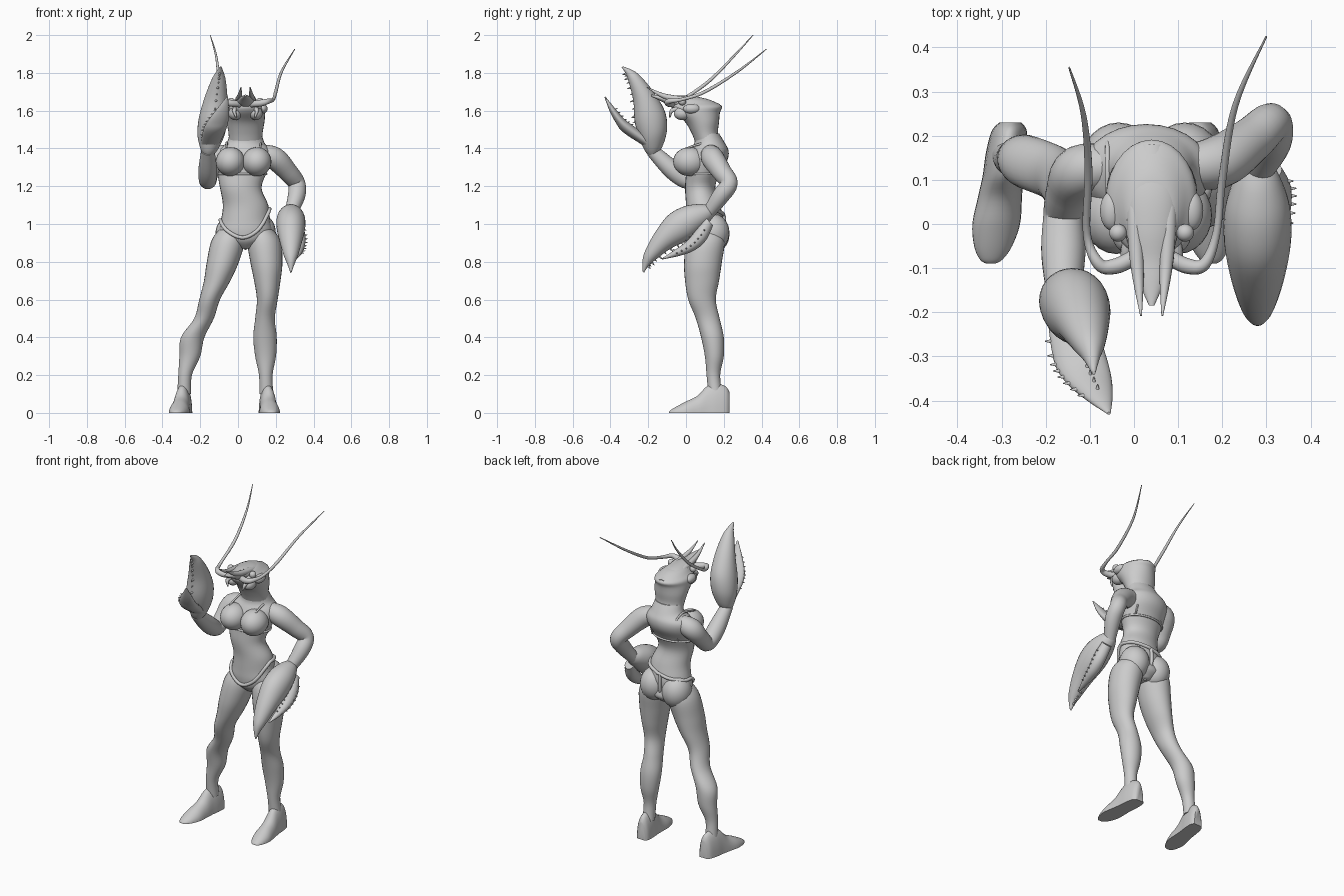
import bpy, bmesh, math
from mathutils import Vector, Matrix

if "Cube" in bpy.data.objects:
    bpy.data.objects.remove(bpy.data.objects["Cube"])

tone = (.6, .6, .6, 1)
grey = bpy.data.materials.new("plain_grey")
grey.use_nodes = True
grey.diffuse_color = tone
grey.node_tree.nodes["Principled BSDF"].inputs["Base Color"].default_value = tone

X, Y, Z = Vector((1, 0, 0)), Vector((0, 1, 0)), Vector((0, 0, 1))
FLAT, SLICE = (X, Y), (X, Z)
SIDES = (("right", -1), ("left", 1))
MID = .04  # the body leans a little to its left


def finish(name, bm, matrix=None):
    """Turn a bmesh into a smooth shaded object."""
    if matrix:
        bm.transform(matrix)
    bmesh.ops.recalc_face_normals(bm, faces=bm.faces[:])
    mesh = bpy.data.meshes.new(name)
    bm.to_mesh(mesh)
    bm.free()
    mesh.materials.append(grey)
    obj = bpy.data.objects.new(name, mesh)
    bpy.context.collection.objects.link(obj)
    bpy.ops.object.select_all(action='DESELECT')
    obj.select_set(True)
    bpy.context.view_layer.objects.active = obj
    bpy.ops.object.shade_smooth_by_angle(angle=math.radians(50))
    return obj


def refine(stations, steps=5):
    """Catmull-Rom interpolation through the stations."""
    pts = [stations[0]] + list(stations) + [stations[-1]]
    out = []
    for before, start, end, after in zip(pts, pts[1:], pts[2:], pts[3:]):
        for k in range(steps):
            t = k / steps
            out.append([b + t / 2 * (c - a + t * (2 * a - 5 * b + 4 * c - d + t * (3 * (b - c) + d - a)))
                        for a, b, c, d in zip(before, start, end, after)])
    return out + [list(stations[-1])]


def loft(name, stations, axes=None, matrix=None, floor=False, sides=28, steps=5):
    """Skin ellipses (x, y, z, radius, radius); without axes they follow the path."""
    rings = refine(stations, steps)
    bm = bmesh.new()
    loops = []
    side = None
    for i, ring in enumerate(rings):
        centre = Vector(ring[:3])
        radius_a, radius_b = max(ring[3], .001), max(ring[-1], .001)
        if axes:
            a, b = axes
        else:
            ahead = Vector(rings[min(i + 1, len(rings) - 1)][:3])
            tangent = (ahead - Vector(rings[max(i - 1, 0)][:3])).normalized()
            side = side or tangent.orthogonal()
            a = side = (side - tangent * side.dot(tangent)).normalized()
            b = tangent.cross(a)
        loop = []
        for k in range(sides):
            angle = math.tau * k / sides
            point = centre + a * radius_a * math.cos(angle) + b * radius_b * math.sin(angle)
            if floor:
                point.z = max(point.z, 0)
            loop.append(bm.verts.new(point))
        loops.append(loop)
    for low, high in zip(loops, loops[1:]):
        for k in range(sides):
            n = (k + 1) % sides
            bm.faces.new((low[k], low[n], high[n], high[k]))
    for cap in (loops[0], loops[-1]):
        bm.faces.new(cap)
    return finish(name, bm, matrix)


def ball(name, centre, size):
    bm = bmesh.new()
    bmesh.ops.create_uvsphere(bm, u_segments=24, v_segments=16, radius=1)
    return finish(name, bm, Matrix.Translation(centre) @ Matrix.Diagonal((*size, 1)))


def spikes(name, spots, direction, matrix):
    """A row of cones at (point, size) in one direction."""
    bm = bmesh.new()
    turn = Vector(direction).to_track_quat('Z', 'Y').to_matrix().to_4x4()
    for spot, size in spots:
        bmesh.ops.create_cone(bm, segments=10, cap_ends=True, radius1=size * .6, radius2=size * .1,
                              depth=size * 2, matrix=Matrix.Translation(spot) @ turn)
    finish(name, bm, matrix)


# Torso from crotch to neck
torso = [(MID, .11, .87, .04, .06), (MID, .11, .91, .11, .1), (MID, .1, .96, .14, .1),
         (MID, .1, 1.02, .13, .1), (MID, .09, 1.1, .12, .09), (.015, .075, 1.19, .11, .08),
         (.02, .09, 1.27, .13, .09), (.025, .11, 1.34, .145, .11), (.03, .125, 1.39, .14, .1),
         (MID, .125, 1.43, .1, .08), (MID, .11, 1.48, .085, .065)]
loft("torso", torso, FLAT)
body_rings = refine(torso)


def on_body(angle, z, lift):
    x, y, _, rx, ry = min(body_rings, key=lambda ring: abs(ring[2] - z))
    return (x + (rx + lift) * math.cos(angle), y + (ry + lift) * math.sin(angle), z)


def band(name, height, thick, lift):
    """A cord that wraps the body at a height given by the angle."""
    turns = [math.tau * k / 40 for k in range(42)]
    loft(name, [on_body(a, height(a), lift) + (thick,) for a in turns], sides=10, steps=2)


for side, s in SIDES:
    ball(side + "_breast", (.03 + s * .07, .02, 1.33), (.077, .088, .077))
    ball(side + "_buttock", (MID + s * .075, .14, .95 + s * .005), (.085, .09, .1))

# Two piece swimsuit
band("top_band", lambda a: 1.265, .006, 0)
band("bottom_band", lambda a: 1.05 + .03 * math.cos(a) - .12 * max(0, -math.sin(a)) ** 2, .01, .004)
loft("back_string", [(MID, .2, 1.05, .01), (MID, .2, .95, .01), (MID, .14, .87, .01)])
for side, s in SIDES:
    strap = .03 + s * .09
    loft(side + "_strap", [(strap, 0, 1.4, .005), (strap, .06, 1.42, .006), (strap, .13, 1.43, .006),
                           (strap, .19, 1.39, .005), (strap, .16, 1.27, .005)], sides=10)

# Legs share one set of sections (y, z, radii); only the sideways path differs
sections = [(.11, 1, .04, .06), (.105, .92, .087, .1), (.09, .8, .085, .1), (.085, .7, .07, .09),
            (.085, .6, .055, .073), (.115, .5, .052, .063), (.14, .4, .062, .06), (.15, .3, .055, .05),
            (.145, .2, .036, .036), (.155, .1, .037, .037)]
paths = {"right": (-.03, -.05, -.08, -.11, -.15, -.18, -.24, -.255, -.28, -.285),
         "left": (.11, .135, .15, .155, .155, .143, .143, .146, .147, .15)}
for side, path in paths.items():
    loft(side + "_leg", [(x, *section) for x, section in zip(path, sections)], FLAT)

# Shoes: half ellipses from heel to toe, flat underneath
shoe = [(.23, .025, .11), (.21, .04, .14), (.16, .046, .155), (.11, .046, .14), (.06, .05, .09),
        (0, .054, .06), (-.05, .043, .034), (-.08, .026, .016), (-.09, .01, .006)]
for side, heel, splay in (("right", -.28, -.14), ("left", .15, .08)):
    loft(side + "_shoe", [(heel + splay * (.23 - y), y, 0, width, height) for y, width, height in shoe],
         SLICE, floor=True)

# Arms
loft("left_arm", [(.1, .13, 1.375, .045), (.19, .14, 1.35, .06), (.265, .19, 1.275, .052),
                  (.31, .228, 1.215, .046), (.31, .185, 1.15, .046), (.28, .12, 1.06, .034)])
loft("right_arm", [(-.04, .13, 1.375, .045), (-.12, .12, 1.35, .06), (-.15, .07, 1.28, .05),
                   (-.16, .015, 1.23, .046), (-.16, -.07, 1.285, .05), (-.16, -.18, 1.39, .035)])


def claw(side, origin, out, along, across, thumb):
    """Pincer in local axes: x outwards, y wrist to tip, z towards the thumb."""
    local = Matrix([out, along, across]).transposed().to_4x4()
    local.translation = origin
    outline = [(-.01, -.03, .015, .025), (.03, -.075, .03, .05), (.1, -.12, .035, .073), (.19, -.14, .03, .076),
               (.3, -.12, 0, .06), (.4, -.085, -.01, .038), (.45, -.055, -.01, .02), (.49, -.01, 0, .004)]
    loft(side + "_claw", [(0, reach, (back + front) / 2, thick, (front - back) / 2)
                          for reach, back, front, thick in outline], SLICE, local)
    loft(side + "_claw_thumb", thumb, SLICE, local)
    edge = refine([(reach, front) for reach, back, front, thick in outline[3:7]], 3)
    spikes(side + "_claw_teeth", [((0, reach, front), .012 + .006 * (i % 2))
                                  for i, (reach, front) in enumerate(edge)], Z, local)
    row = refine(thumb, 3)[2:-3]
    spikes(side + "_thumb_spikes", [((x + wide, y, z), .012) for x, y, z, wide, deep in row], X, local)
    spikes(side + "_thumb_teeth", [((x, y, z - deep * .9), .012) for x, y, z, wide, deep in row[2:]], -Z, local)


claw("right", (-.155, -.18, 1.37), -X, (.13, -.33, .94), (0, -.94, -.33),
     [(0, .06, 0, .05, .03), (-.01, .16, .07, .06, .036), (-.02, .22, .1, .055, .026),
      (-.035, .29, .12, .034, .017), (-.05, .37, .135, .004, .003)])
claw("left", (.28, .14, 1.07), X, (0, -.74, -.67), (0, .67, -.74),
     [(.025, .05, .03, .03, .03), (.04, .13, .055, .036, .038), (.04, .21, .06, .034, .032),
      (.035, .29, .04, .022, .02), (.025, .37, .01, .004, .003)])

# Head: shell that widens upwards from the neck to a crested crown
loft("head", [(MID, .12, 1.43, .088, .07), (MID, .1, 1.48, .09, .07), (MID, .085, 1.54, .1, .09),
              (MID, .06, 1.59, .104, .12), (MID, .057, 1.62, .1, .134), (MID, .05, 1.64, .08, .115),
              (MID, .03, 1.664, .05, .075), (MID, .02, 1.67, .01, .02)], FLAT)
loft("snout", [(MID, .18, 1.615, .03, .02), (MID, .08, 1.64, .06, .03), (MID, -.01, 1.645, .06, .035),
               (MID, -.08, 1.65, .045, .027), (MID, -.13, 1.665, .03, .016), (MID, -.185, 1.68, .006, .005)], SLICE)

# Far ends of the swept antennae
sweeps = {"right": [(-.103, .12, 1.755, .009), (-.115, .25, 1.885, .006), (-.147, .355, 2, .002)],
          "left": [(.2, .1, 1.7, .009), (.23, .27, 1.805, .007), (.3, .425, 1.925, .002)]}

for side, s in SIDES:
    def beside(offset, *rest):
        return (MID + s * offset, *rest)

    # Brow ridge running out into a horn
    loft(side + "_horn", [beside(.04, .13, 1.625, .01), beside(.04, .04, 1.65, .017),
                          beside(.035, -.06, 1.664, .017), beside(.03, -.13, 1.683, .012),
                          beside(.024, -.208, 1.725, .002)], sides=14)
    ball(side + "_eye", beside(.076, -.02, 1.648), (.02, .02, .02))
    ball(side + "_cheek", beside(.09, .03, 1.61), (.027, .045, .026))
    ball(side + "_jaw", beside(.055, -.02, 1.585), (.035, .045, .035))
    loft(side + "_mouth_feeler", [beside(.05, -.03, 1.61, .015), beside(.06, -.075, 1.6, .011),
                                  beside(.05, -.085, 1.565, .004)], sides=10)
    loft(side + "_antenna", [beside(.03, -.07, 1.635, .018), beside(.08, -.095, 1.64, .018),
                             beside(.12, -.09, 1.65, .014), beside(.147, -.02, 1.66, .009)] + sweeps[side],
         sides=12, steps=7)
